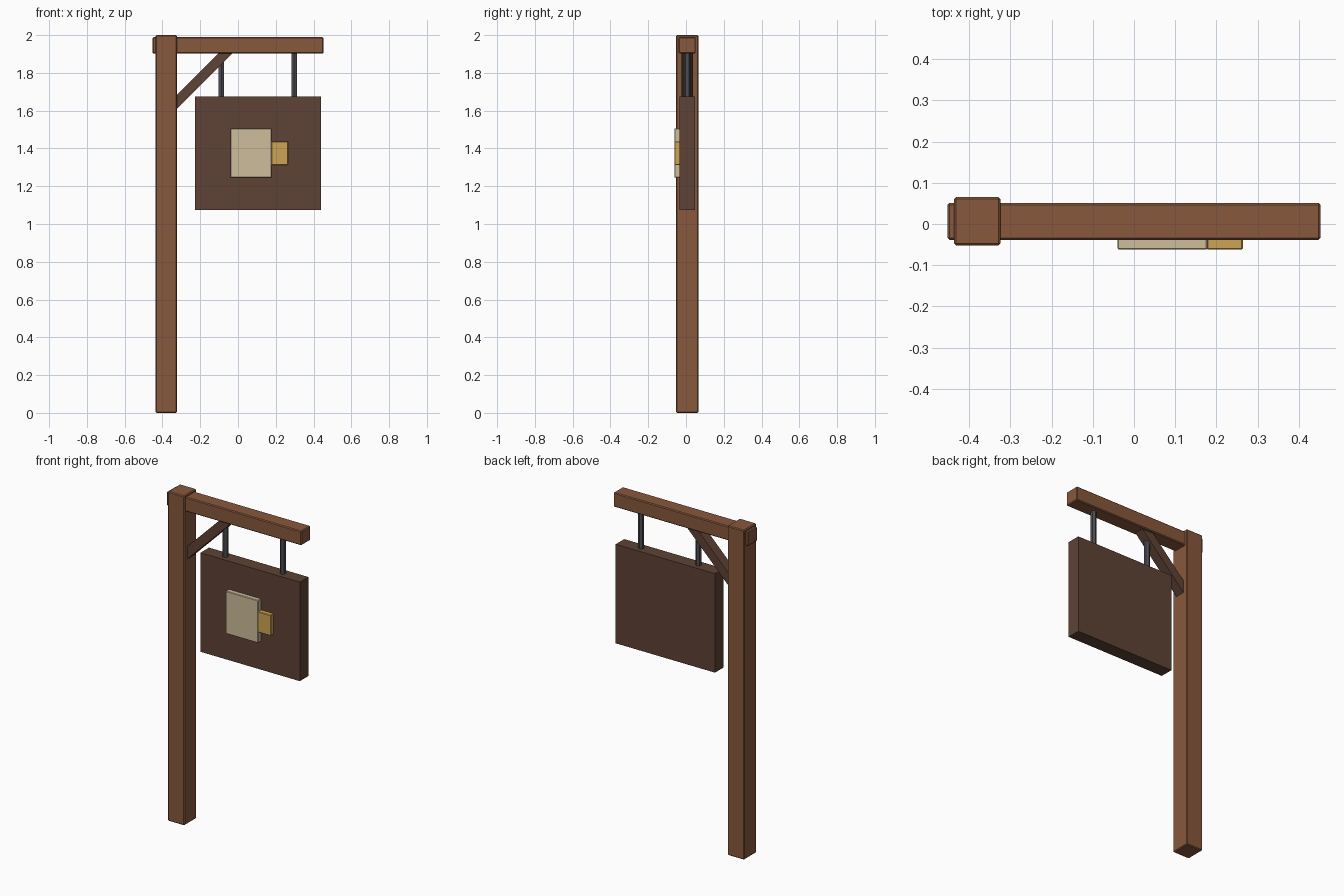
import bpy
import math

if "Cube" in bpy.data.objects:
    bpy.data.objects.remove(bpy.data.objects["Cube"])


def material(name, rgb):
    # sRGB bytes converted to linear
    lin = [c / 255 / 12.92 if c <= 10 else ((c / 255 + 0.055) / 1.055) ** 2.4 for c in rgb]
    m = bpy.data.materials.new(name)
    m.diffuse_color = (*lin, 1)
    m.use_nodes = True
    m.node_tree.nodes["Principled BSDF"].inputs["Base Color"].default_value = m.diffuse_color
    return m


wood = material("warm_wood", (135, 88, 60))
dark_wood = material("dark_wood", (94, 66, 53))
iron = material("dark_iron", (78, 78, 84))
cream = material("cream_paint", (205, 189, 155))
gold = material("gold_paint", (205, 164, 84))

MID_Y = 0.0065


def box(name, lo, hi, mat, bevel=0.0, tilt=0.0):
    centre = [(a + b) / 2 for a, b in zip(lo, hi)]
    bpy.ops.mesh.primitive_cube_add(size=1, location=centre)
    ob = bpy.context.object
    ob.name = name
    ob.scale = [b - a for a, b in zip(lo, hi)]
    bpy.ops.object.transform_apply(location=False, rotation=False, scale=True)
    ob.rotation_euler.y = tilt
    ob.data.materials.append(mat)
    if bevel:
        mod = ob.modifiers.new("soft_edges", "BEVEL")
        mod.width = bevel
        mod.segments = 1
    return ob


# Upright post and crossbeam
box("post", (-0.436, MID_Y - 0.059, 0), (-0.324, MID_Y + 0.059, 2), wood, 0.005)
box("crossbeam", (-0.452, MID_Y - 0.045, 1.902), (0.452, MID_Y + 0.045, 1.989), wood, 0.005)

# Diagonal brace, its ends buried in the post and beam
cx, cz, half = -0.2025, 1.7675, 0.2227
box("brace", (cx - half, MID_Y - 0.03, cz - 0.027), (cx + half, MID_Y + 0.03, cz + 0.027),
    dark_wood, tilt=-math.pi / 4)

# Hexagonal hanging rods
for i, x in enumerate((-0.088, 0.297)):
    bpy.ops.mesh.primitive_cylinder_add(vertices=6, radius=0.0165, depth=0.25,
                                        location=(x, MID_Y, 1.79))
    rod = bpy.context.object
    rod.name = f"hanging_rod_{i + 1}"
    rod.data.materials.append(iron)

# Hanging board with a raised mug emblem on the front
box("sign_board", (-0.228, MID_Y - 0.041, 1.075), (0.439, MID_Y + 0.041, 1.676), dark_wood)
box("mug_body", (-0.04, -0.062, 1.246), (0.178, -0.03, 1.505), cream, 0.003)
box("mug_handle", (0.176, -0.062, 1.312), (0.264, -0.03, 1.438), gold, 0.003)
